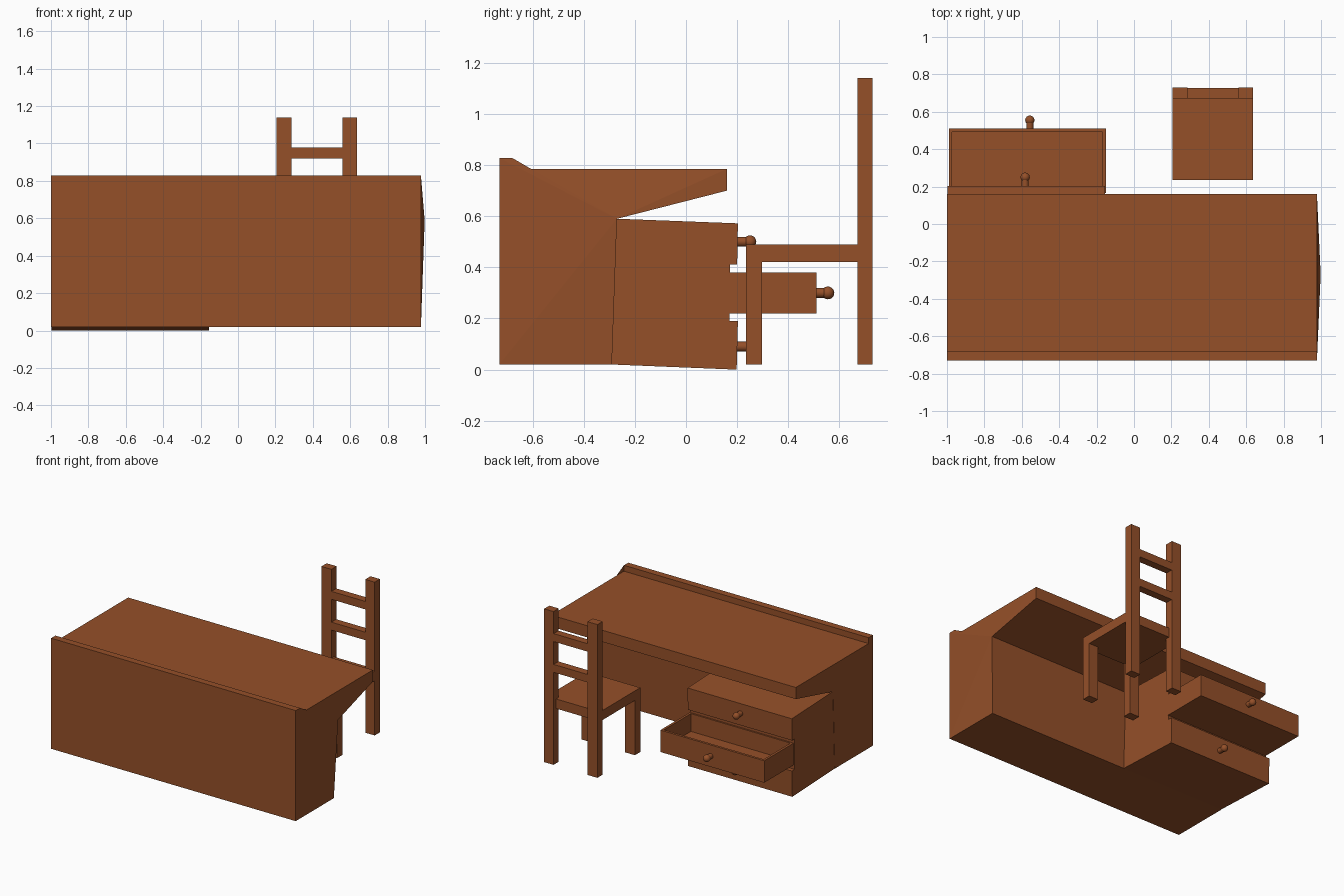
import bpy, bmesh
from mathutils import Vector

if "Cube" in bpy.data.objects:
    bpy.data.objects.remove(bpy.data.objects["Cube"])

wood = bpy.data.materials.new("brown_wood")
wood.diffuse_color = (0.30, 0.08, 0.022, 1)
wood.use_nodes = True
wood.node_tree.nodes["Principled BSDF"].inputs["Base Color"].default_value = wood.diffuse_color


def finish(bm, name):
    bmesh.ops.recalc_face_normals(bm, faces=bm.faces[:])
    mesh = bpy.data.meshes.new(name)
    bm.to_mesh(mesh)
    bm.free()
    mesh.materials.append(wood)
    obj = bpy.data.objects.new(name, mesh)
    bpy.context.collection.objects.link(obj)
    return obj


def new_box(x, y, z):
    bm = bmesh.new()
    bmesh.ops.create_cube(bm, size=1)
    lo, hi = Vector((x[0], y[0], z[0])), Vector((x[1], y[1], z[1]))
    for v in bm.verts:
        v.co = Vector([(hi[i] + lo[i]) / 2 + v.co[i] * (hi[i] - lo[i]) for i in range(3)])
    return bm


def box(name, x, y, z):
    return finish(new_box(x, y, z), name)


def extrude_profile(name, yz, x0, x1, bulge=None):
    """Extrude a (y, z) outline along x; one corner of the x1 end may bulge out."""
    bm = bmesh.new()
    left = [bm.verts.new((x0, y, z)) for y, z in yz]
    right = [bm.verts.new((x1, y, z)) for y, z in yz]
    n = len(yz)
    bm.faces.new(left)
    for i in range(n):
        j = (i + 1) % n
        bm.faces.new((left[i], left[j], right[j], right[i]))
    if bulge is None:
        bm.faces.new(right)
    else:
        i, x = bulge
        right[i].co.x = x
        for k in range(1, n - 1):
            bm.faces.new((right[i], right[(i + k) % n], right[(i + k + 1) % n]))
    return finish(bm, name)


def knob(name, x, y, z):
    bpy.ops.mesh.primitive_cylinder_add(vertices=16, radius=0.019, depth=0.06,
                                        location=(x, y + 0.025, z), rotation=(1.5708, 0, 0))
    stem = bpy.context.object
    stem.name = name + "_stem"
    bpy.ops.mesh.primitive_uv_sphere_add(segments=16, ring_count=10, radius=0.025,
                                         location=(x, y + 0.05, z))
    ball = bpy.context.object
    ball.name = name + "_ball"
    for obj in (stem, ball):
        obj.data.materials.append(wood)
        bpy.ops.object.select_all(action='DESELECT')
        obj.select_set(True)
        bpy.context.view_layer.objects.active = obj
        bpy.ops.object.shade_smooth_by_angle()


# Desk body: front panel, rim and wedge-shaped top in one outline
extrude_profile("desk_body",
                [(-0.73, 0.02), (-0.73, 0.828), (-0.68, 0.828), (-0.68, 0.785),
                 (0.16, 0.785), (0.16, 0.70), (-0.27, 0.59), (-0.29, 0.02)],
                -1.0, 0.978, bulge=(6, 0.998))

# Drawer cabinet with closed top and bottom drawer fronts and recessed gaps
extrude_profile("drawer_cabinet",
                [(-0.29, 0.02), (-0.27, 0.59), (0.203, 0.572), (0.20, 0.412), (0.172, 0.412),
                 (0.170, 0.19), (0.203, 0.19), (0.198, 0.0)],
                -0.998, -0.155)

# Pulled-out middle drawer, hollow from above
bm = new_box((-0.99, -0.15), (0.165, 0.51), (0.22, 0.38))
top = max(bm.faces, key=lambda f: f.calc_center_median().z)
bmesh.ops.inset_region(bm, faces=[top], thickness=0.025)
inner = bmesh.ops.extrude_face_region(bm, geom=[top])
bmesh.ops.translate(bm, vec=(0, 0, -0.13),
                    verts=[g for g in inner["geom"] if isinstance(g, bmesh.types.BMVert)])
if top.is_valid:
    bmesh.ops.delete(bm, geom=[top], context='FACES_ONLY')
finish(bm, "open_drawer")

# Drawer knobs
for name, x, y, z in (("top_knob", -0.582, 0.20, 0.50),
                      ("middle_knob", -0.557, 0.505, 0.30),
                      ("bottom_knob", -0.57, 0.20, 0.09)):
    knob(name, x, y, z)

# Chair: seat, legs, tall back posts and two rails
box("seat", (0.205, 0.636), (0.235, 0.70), (0.42, 0.49))
for side, x in (("left", (0.205, 0.285)), ("right", (0.56, 0.636))):
    box(side + "_front_leg", x, (0.235, 0.297), (0.02, 0.45))
    box(side + "_back_post", x, (0.67, 0.73), (0.02, 1.14))
for name, z in (("upper_rail", 0.92), ("lower_rail", 0.695)):
    box(name, (0.28, 0.565), (0.672, 0.728), (z, z + 0.058))
